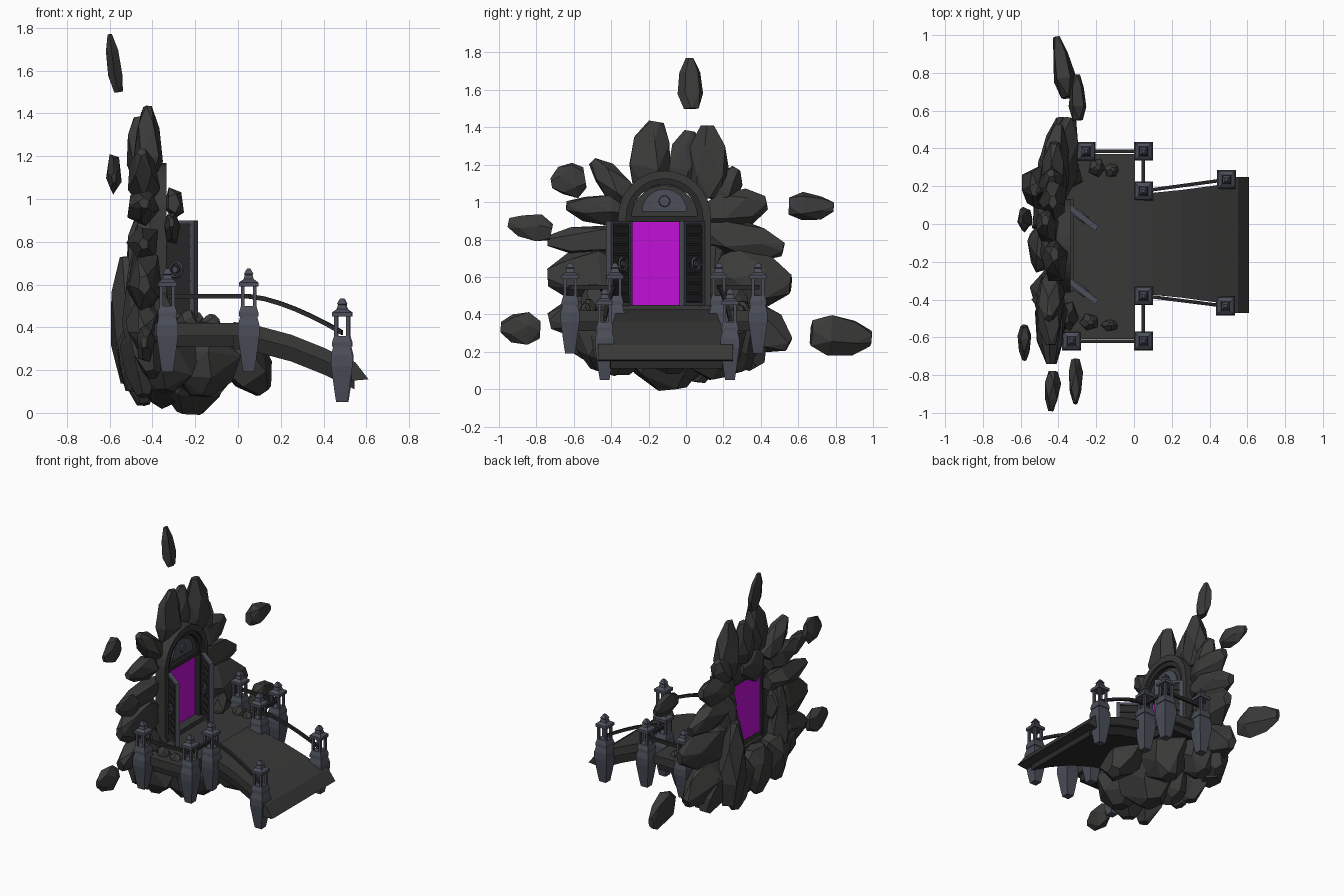
import bpy, bmesh, math, random
from mathutils import Vector, Matrix

random.seed(4)
cube = bpy.data.objects.get("Cube")
if cube:
    bpy.data.objects.remove(cube)


def material(name, rgb):
    m = bpy.data.materials.new(name)
    m.use_nodes = True
    m.diffuse_color = (*rgb, 1)
    m.node_tree.nodes["Principled BSDF"].inputs["Base Color"].default_value = (*rgb, 1)
    return m


ROCK = material("dark rock", (0.043, 0.043, 0.042))
DECK = material("deck stone", (0.04, 0.04, 0.039))
WOOD = material("dark wood", (0.022, 0.022, 0.022))
TRIM = material("blue grey trim", (0.07, 0.076, 0.1))
GLOW = material("magenta glow", (0.54, 0.005, 0.68))


def finish(name, bm, mat, matrix=None):
    bmesh.ops.recalc_face_normals(bm, faces=bm.faces)
    mesh = bpy.data.meshes.new(name)
    bm.to_mesh(mesh)
    bm.free()
    mesh.materials.append(mat)
    return place(name, mesh, matrix)


def place(name, mesh, matrix=None):
    ob = bpy.data.objects.new(name, mesh)
    bpy.context.collection.objects.link(ob)
    if matrix:
        ob.matrix_world = matrix
    return ob


def loft(bm, rings):
    rows = [[bm.verts.new(p) for p in ring] for ring in rings]
    n = len(rows[0])
    for a, b in zip(rows, rows[1:]):
        for i in range(n):
            j = (i + 1) % n
            bm.faces.new((a[i], a[j], b[j], b[i]))
    bm.faces.new(rows[0])
    bm.faces.new(rows[-1])


def square(h, z, x=0, y=0):
    return [(x - h, y - h, z), (x + h, y - h, z), (x + h, y + h, z), (x - h, y + h, z)]


def add_box(bm, lo, hi):
    loft(bm, [[(lo[0], lo[1], z), (hi[0], lo[1], z), (hi[0], hi[1], z), (lo[0], hi[1], z)]
              for z in (lo[2], hi[2])])


def box(name, lo, hi, mat):
    bm = bmesh.new()
    add_box(bm, lo, hi)
    return finish(name, bm, mat)


def rock(name, bx, by, bz, tx, ty, tz, width, depth):
    """Faceted crystal running from a base point to a blunt tip."""
    base, axis = Vector((bx, by, bz)), Vector((tx - bx, ty - by, tz - bz))
    u = axis.cross(Vector((1, 0, 0))).normalized()
    v = u.cross(axis).normalized()
    bm = bmesh.new()
    for t, s in ((0, .6), (.3, 1), (.72, .8), (1, .32)):
        turn = random.random()
        for k in range(5):
            a = math.tau * (k + turn) / 5
            r = s * random.uniform(.9, 1.12) / 2
            bm.verts.new(base + axis * t + u * width * r * math.cos(a) + v * depth * r * math.sin(a))
    hull = bmesh.ops.convex_hull(bm, input=bm.verts)
    spare = {g for g in hull["geom_interior"] + hull["geom_unused"] if isinstance(g, bmesh.types.BMVert)}
    bmesh.ops.delete(bm, geom=list(spare), context="VERTS")
    bmesh.ops.dissolve_limit(bm, angle_limit=.22, verts=bm.verts, edges=bm.edges)
    finish(name, bm, ROCK)


# Rocks: base xyz, tip xyz, width, depth
crown = [
    (-.42, -.22, 1.08, -.42, -.16, 1.43, .25, .14), (-.44, -.28, 1.0, -.45, -.5, 1.22, .17, .15),
    (-.45, -.03, 1.08, -.47, .02, 1.38, .2, .13), (-.42, .12, 1.02, -.43, .12, 1.41, .23, .15),
    (-.43, .1, .93, -.42, .43, 1.0, .24, .16), (-.43, .1, .85, -.4, .52, .75, .24, .17),
    (-.45, -.3, .95, -.44, -.64, .98, .17, .15), (-.44, -.3, .8, -.44, -.74, .79, .18, .15),
    (-.43, .16, 1.0, -.44, .27, 1.18, .17, .14), (-.45, -.22, 1.0, -.45, 0.0, 1.02, .24, .1),
]
flank = [
    (-.42, .14, .6, -.34, .56, .56, .32, .2), (-.42, .2, .42, -.38, .55, .24, .28, .2),
    (-.44, -.34, .62, -.44, -.74, .6, .3, .18), (-.44, -.35, .45, -.44, -.73, .36, .26, .18),
    (-.49, .2, .14, -.52, .18, .73, .26, .2), (-.46, -.42, .25, -.46, -.4, .8, .16, .16),
    (-.46, .12, .5, -.44, .2, .95, .14, .16), (-.47, -.12, .42, -.5, -.12, .1, .3, .16),
    (-.45, -.34, .42, -.44, -.42, .08, .32, .2), (-.46, .1, .4, -.44, .05, .04, .3, .2),
    (-.42, .22, .4, -.42, .38, .12, .28, .22), (-.42, -.42, .42, -.4, -.58, .18, .28, .2),
]
belly = [
    (-.2, -.12, .36, -.22, -.08, 0.0, .5, .4), (-.15, .12, .36, -.16, .18, .06, .36, .32),
    (-.16, -.34, .36, -.18, -.36, .08, .36, .34), (-.06, -.1, .36, .12, -.06, .1, .36, .26),
    (-.3, .2, .38, -.34, .3, .1, .32, .3), (-.3, -.4, .38, -.34, -.46, .1, .34, .3),
    (-.3, -.1, .3, -.36, .02, .05, .4, .3),
]
floating = [
    (-.56, .03, 1.5, -.6, .02, 1.77, .14, .07), (-.3, .55, .98, -.3, .79, .97, .16, .1),
    (-.35, .67, .3, -.41, .99, .27, .25, .12), (-.43, -.78, .32, -.44, -.99, .33, .18, .09),
    (-.31, -.72, .84, -.31, -.95, .89, .15, .08), (-.58, -.54, 1.13, -.58, -.72, 1.1, .19, .07),
]
rubble = [
    (-.12, .28, .4, -.11, .29, .45, .08, .08), (-.2, .3, .4, -.19, .3, .47, .1, .09),
    (-.24, -.52, .4, -.23, -.52, .48, .09, .1), (-.13, -.54, .4, -.12, -.53, .46, .06, .09),
    (-.33, .25, .38, -.34, .28, .56, .16, .12), (-.34, -.48, .38, -.36, -.5, .56, .16, .1),
]
groups = dict(crown_rock=crown, flank_rock=flank, belly_rock=belly, floating_rock=floating, rubble=rubble)
for label, rows in groups.items():
    for i, row in enumerate(rows):
        rock(f"{label}_{i + 1}", *row)

# Terrace in front of the doorway
box("terrace", (-.42, -.61, .36), (.005, .37, .42), DECK)
box("terrace_footing", (-.4, -.58, .31), (-.02, .34, .36), WOOD)
box("threshold", (-.4, -.36, .42), (-.32, .13, .45), DECK)

# Arched bridge: x, right edge, left edge, top height
spans = [(-.02, -.36, .15, .425), (.1, -.375, .165, .405), (.25, -.39, .18, .365),
         (.4, -.41, .2, .305), (.545, -.43, .22, .235)]


def bridge(name, inset, top, bottom, mat):
    bm = bmesh.new()
    loft(bm, [[(x, a + inset, z - top), (x, b - inset, z - top),
               (x, b - inset, z - bottom), (x, a + inset, z - bottom)] for x, a, b, z in spans])
    finish(name, bm, mat)


bridge("bridge_deck", 0, 0, .06, DECK)
bridge("bridge_beam", .025, .06, .125, WOOD)
bm = bmesh.new()
loft(bm, [[(.53, y, .245), (.55, y, .235), (.61, y, .157), (.53, y, .15)] for y in (-.47, .25)])
finish("bridge_end_step", bm, DECK)

# Lantern pillars
bm = bmesh.new()
loft(bm, [square(h, z) for h, z in ((.026, 0), (.034, .05), (.05, .17), (.05, .22), (.04, .26))])
loft(bm, [square(h, z) for h, z in ((.045, .26), (.045, .28), (.036, .31))])
for sx in (-1, 1):
    for sy in (-1, 1):
        loft(bm, [square(.008, z, sx * .028, sy * .028) for z in (.3, .41)])
loft(bm, [square(h, z) for h, z in ((.045, .4), (.045, .42), (.024, .435), (.018, .455),
                                    (.022, .46), (.008, .485))])
first = finish("pillar_1", bm, TRIM)
right_side = [(-.33, -.62), (.05, -.62), (.05, -.38), (.485, -.435)]
left_side = [(-.255, .385), (.05, .385), (.05, .175), (.49, .235)]
posts = right_side + left_side
for i, (x, y) in enumerate(posts):
    where = Matrix.Translation((x, y, .05 if x > .4 else .19))
    if i:
        place(f"pillar_{i + 1}", first.data, where)
    else:
        first.matrix_world = where


# Handrails, bowed where they follow the bridge
def rail(name, a, b):
    side = Vector((a[1] - b[1], b[0] - a[0])).normalized() * .009
    drop = .17 if b[0] > .4 else 0
    rings = []
    for k in range(7):
        t = k / 6
        x, y = a[0] + (b[0] - a[0]) * t, a[1] + (b[1] - a[1]) * t
        z = .545 - drop * t ** 1.5
        rings.append([(x + s * side.x, y + s * side.y, z + h)
                      for s, h in ((-1, -.011), (1, -.011), (1, .011), (-1, .011))])
    bm = bmesh.new()
    loft(bm, rings)
    finish(name, bm, WOOD)


for label, side in (("right", right_side), ("left", left_side)):
    for i in range(3):
        rail(f"{label}_rail_{i + 1}", side[i], side[i + 1])

# Doorway arch
CY, CZ = -.115, .92


def arch(name, inner, outer, back, front, mat):
    def ring(c, s, z):
        return [(x, CY + r * c, z + r * s) for r, x in
                ((inner, back), (outer, back), (outer, front), (inner, front))]
    steps = [math.pi * k / 16 for k in range(17)]
    bm = bmesh.new()
    loft(bm, [ring(1, 0, .42)] + [ring(math.cos(a), math.sin(a), CZ) for a in steps] + [ring(-1, 0, .42)])
    finish(name, bm, mat)


def half_disc(name, radius, z, back, front, mat):
    bm = bmesh.new()
    loft(bm, [[(x, CY + radius * math.cos(math.pi * k / 14), z + radius * math.sin(math.pi * k / 14))
               for k in range(15)] for x in (back, front)])
    finish(name, bm, mat)


arch("arch_outer", .205, .248, -.41, -.335, DECK)
arch("arch_inner", .175, .207, -.41, -.35, WOOD)
half_disc("tympanum", .18, .91, -.41, -.375, DECK)
half_disc("tympanum_panel", .12, .95, -.376, -.365, TRIM)
box("lintel", (-.41, -.29, .895), (-.355, .06, .925), WOOD)
bm = bmesh.new()
bmesh.ops.create_cone(bm, cap_ends=True, segments=12, radius1=.032, radius2=.028, depth=.012)
finish("emblem", bm, TRIM, Matrix.Translation((-.362, CY, 1.005)) @ Matrix.Rotation(math.pi / 2, 4, "Y"))
box("portal_glow", (-.392, -.292, .43), (-.388, .062, .9), GLOW)

# Double doors, both swung to the same angle
swing = Matrix.Rotation(math.atan2(-.115, .15), 4, "Z")
for label, y in (("left", .09), ("right", -.3)):
    hinge = Matrix.Translation((-.345, y, .445)) @ swing
    bm = bmesh.new()
    add_box(bm, (.01, -.006, .01), (.175, .006, .445))
    for k in range(8):
        z = .02 + k * .052
        add_box(bm, (.015, -.011, z), (.17, .011, z + .044))
    finish(f"{label}_door_planks", bm, WOOD, hinge)
    bm = bmesh.new()
    for l in (0, .165):
        add_box(bm, (l, -.016, 0), (l + .022, .016, .455))
    for z in (0, .437):
        add_box(bm, (.02, -.015, z), (.168, .015, z + .018))
    finish(f"{label}_door_frame", bm, TRIM, hinge)
    for face, s in (("inner", 1), ("outer", -1)):
        at = hinge @ Matrix.Translation((.08, s * .015, .225)) @ Matrix.Rotation(math.pi / 2, 4, "X")
        bpy.ops.mesh.primitive_torus_add(major_radius=.034, minor_radius=.007,
                                         major_segments=14, minor_segments=5)
        ring = bpy.context.object
        ring.name = f"{label}_{face}_knocker"
        ring.data.materials.append(TRIM)
        ring.matrix_world = at
        bm = bmesh.new()
        bmesh.ops.create_cone(bm, cap_ends=True, segments=10, radius1=.016, radius2=.016, depth=.016)
        finish(f"{label}_{face}_knocker_boss", bm, TRIM, at)
